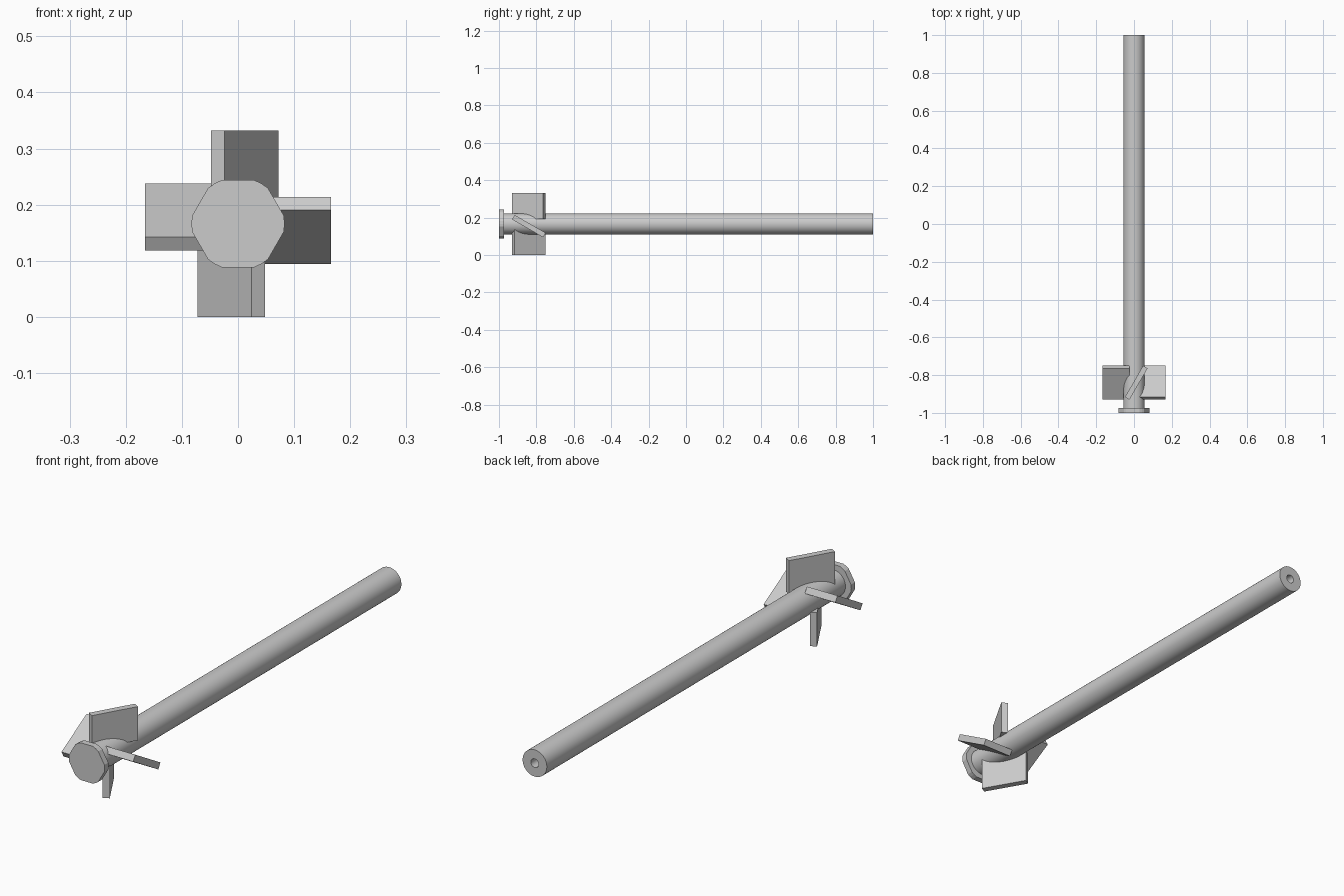
import bpy, bmesh
from math import sin, cos, pi, radians, acos
from mathutils import Matrix, Vector

AXIS_Z = 0.166      # height of the shaft axis
SHAFT_R = 0.056
BORE_R = 0.018

if "Cube" in bpy.data.objects:
    bpy.data.objects.remove(bpy.data.objects["Cube"], do_unlink=True)

grey = bpy.data.materials.new("plain_grey")
grey.use_nodes = True
grey.diffuse_color = (0.6, 0.6, 0.6, 1)
grey.node_tree.nodes["Principled BSDF"].inputs["Base Color"].default_value = (0.6, 0.6, 0.6, 1)


def finish(name, bm, smooth=False):
    bmesh.ops.recalc_face_normals(bm, faces=bm.faces)
    mesh = bpy.data.meshes.new(name)
    bm.to_mesh(mesh)
    bm.free()
    mesh.materials.append(grey)
    obj = bpy.data.objects.new(name, mesh)
    obj.location.z = AXIS_Z
    bpy.context.collection.objects.link(obj)
    if smooth:
        bpy.ops.object.select_all(action="DESELECT")
        obj.select_set(True)
        bpy.context.view_layer.objects.active = obj
        bpy.ops.object.shade_smooth_by_angle(angle=radians(30))
    return obj


# Hollow shaft, turned around the y axis
bm = bmesh.new()
profile = [(0, -0.98), (SHAFT_R, -0.98), (SHAFT_R, 1), (BORE_R, 1), (BORE_R, -0.95), (0, -0.95)]
verts = [bm.verts.new((r, y, 0)) for r, y in profile]
edges = [bm.edges.new(pair) for pair in zip(verts, verts[1:])]
bmesh.ops.spin(bm, geom=verts + edges, cent=(0, 0, 0), axis=(0, 1, 0),
               angle=2 * pi, steps=64, use_merge=False)
bmesh.ops.remove_doubles(bm, verts=bm.verts, dist=1e-5)
finish("shaft", bm, smooth=True)

# Hexagonal end cap with its corners turned down to a circle
bm = bmesh.new()
flat, corner_r = 0.078, 0.083
half = pi / 6 - acos(flat / corner_r)      # half the arc left at each corner
outline = []
for i in range(6):
    for k in (-1, 0, 1):
        a = i * pi / 3 + k * half
        outline.append(bm.verts.new((corner_r * cos(a), -1, corner_r * sin(a))))
front = bm.faces.new(outline)
back = bmesh.ops.extrude_face_region(bm, geom=[front])["geom"]
moved = [v for v in back if isinstance(v, bmesh.types.BMVert)]
bmesh.ops.translate(bm, verts=moved, vec=(0, 0.026, 0))
finish("end_cap", bm)

# Four slanted blades spaced around the shaft
thick, length, inner, outer = 0.0277, 0.192, 0.025, 0.166
slant = Matrix.Rotation(radians(-30), 4, "Z")
for i, side in enumerate(("top", "left", "bottom", "right")):
    bm = bmesh.new()
    place = (Matrix.Rotation(i * pi / 2, 4, "Y")
             @ Matrix.Translation((0.012, -0.84, (inner + outer) / 2))
             @ slant
             @ Matrix.Diagonal(Vector((thick, length, outer - inner, 1))))
    bmesh.ops.create_cube(bm, size=1, matrix=place)
    finish(side + "_blade", bm)
